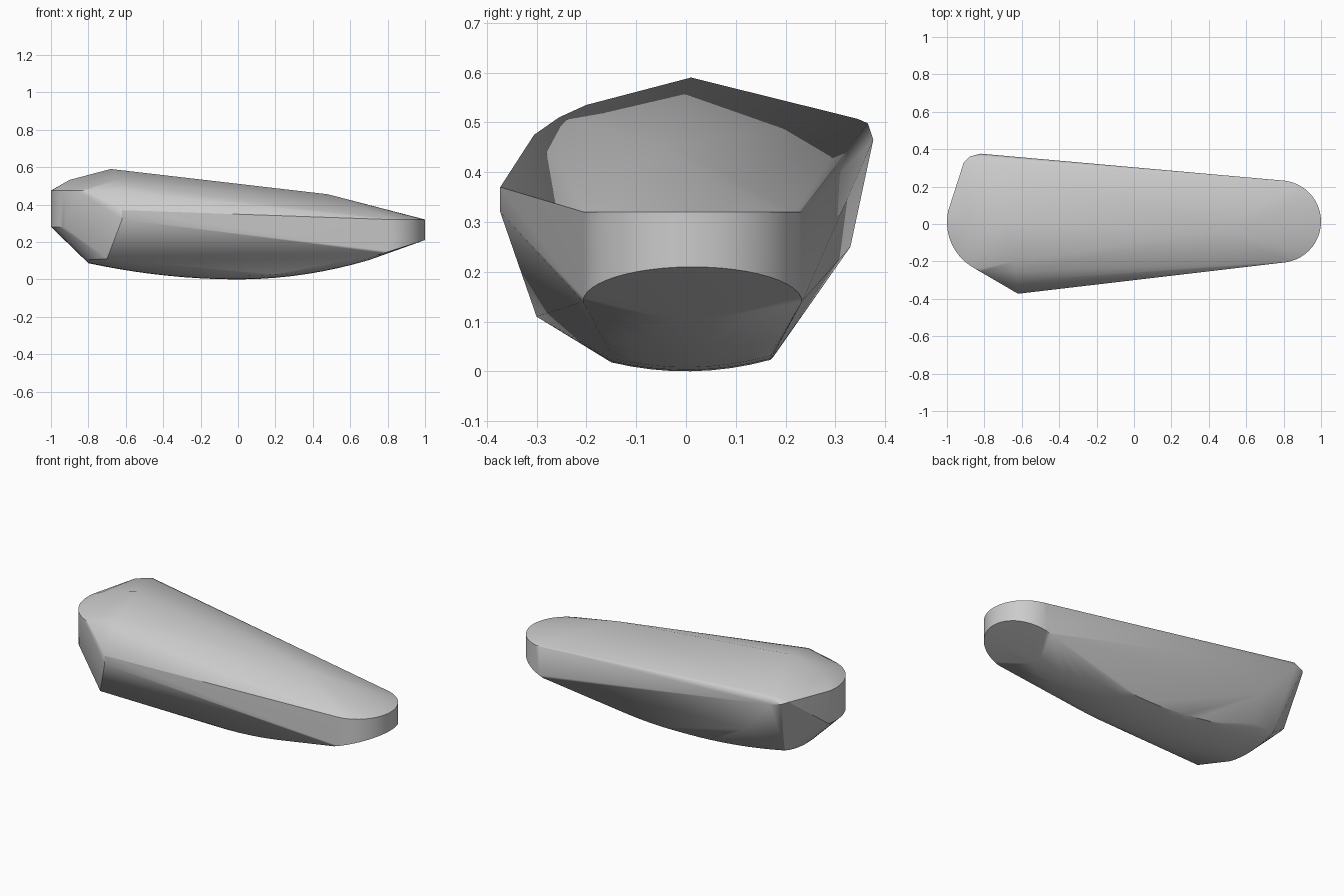
import bpy, bmesh
from math import cos, sin, pi

if "Cube" in bpy.data.objects:
    bpy.data.objects.remove(bpy.data.objects["Cube"])

mat = bpy.data.materials.new("plain_grey")
mat.use_nodes = True
grey = (0.6, 0.6, 0.6, 1)
mat.diffuse_color = grey
mat.node_tree.nodes["Principled BSDF"].inputs["Base Color"].default_value = grey

points = []

# Rounded nose: flat upper rim and sloping lower rim
for i in range(25):
    a = -pi / 2 + pi * i / 24
    x, y = 0.78 + 0.22 * cos(a), 0.013 + 0.22 * sin(a)
    points += [(x, y, 0.32), (x, y, 0.14 + 0.07 * cos(a))]

# Rounded heel: vertical band between two rims
for i in range(17):
    a = pi * (0.93 + 0.46 * i / 16)
    x, y = -0.72 + 0.28 * cos(a), 0.01 + 0.28 * sin(a)
    points.append((x, y, 0.475))
    if i < 12:
        points.append((x, y, 0.28))

# Bowed belly, curved along and across
for i in range(19):
    x = -0.8 + 1.5 * i / 18
    left = 0.17 + 0.06 * max(0, -x - 0.1)
    for j in range(9):
        y = -0.15 + (left + 0.15) * j / 8
        points.append((x, y, (0.21 if x > 0 else 0.135) * x * x + 0.8 * y * y))

# Top ridge and domed heel
points += [(-0.68, 0.01, 0.59), (0.48, -0.04, 0.455), (-0.9, 0.0, 0.532)]
# Front shoulder and chine
points += [(-0.64, -0.2, 0.535), (-0.63, -0.255, 0.51), (-0.63, -0.305, 0.475),
           (-0.62, -0.373, 0.37), (-0.62, -0.373, 0.32), (-0.7, -0.3, 0.11)]
# Back shoulder and chine
points += [(-0.82, 0.345, 0.507), (-0.82, 0.365, 0.498), (-0.82, 0.376, 0.465),
           (-0.88, 0.36, 0.475), (-0.91, 0.33, 0.485), (-0.63, 0.33, 0.25),
           (-0.66, 0.235, 0.115)]

# Wrap a faceted skin round the outline points
bm = bmesh.new()
for p in points:
    bm.verts.new(p)
hull = bmesh.ops.convex_hull(bm, input=bm.verts)
bmesh.ops.delete(bm, geom=[v for v in bm.verts if not v.link_faces], context='VERTS')
bmesh.ops.dissolve_limit(bm, angle_limit=0.01, verts=bm.verts, edges=bm.edges)
bmesh.ops.recalc_face_normals(bm, faces=bm.faces)
mesh = bpy.data.meshes.new("body")
bm.to_mesh(mesh)
bm.free()
body = bpy.data.objects.new("body", mesh)
bpy.context.collection.objects.link(body)
mesh.materials.append(mat)

bpy.context.view_layer.objects.active = body
body.select_set(True)
bpy.ops.object.shade_smooth_by_angle(angle=0.5)
